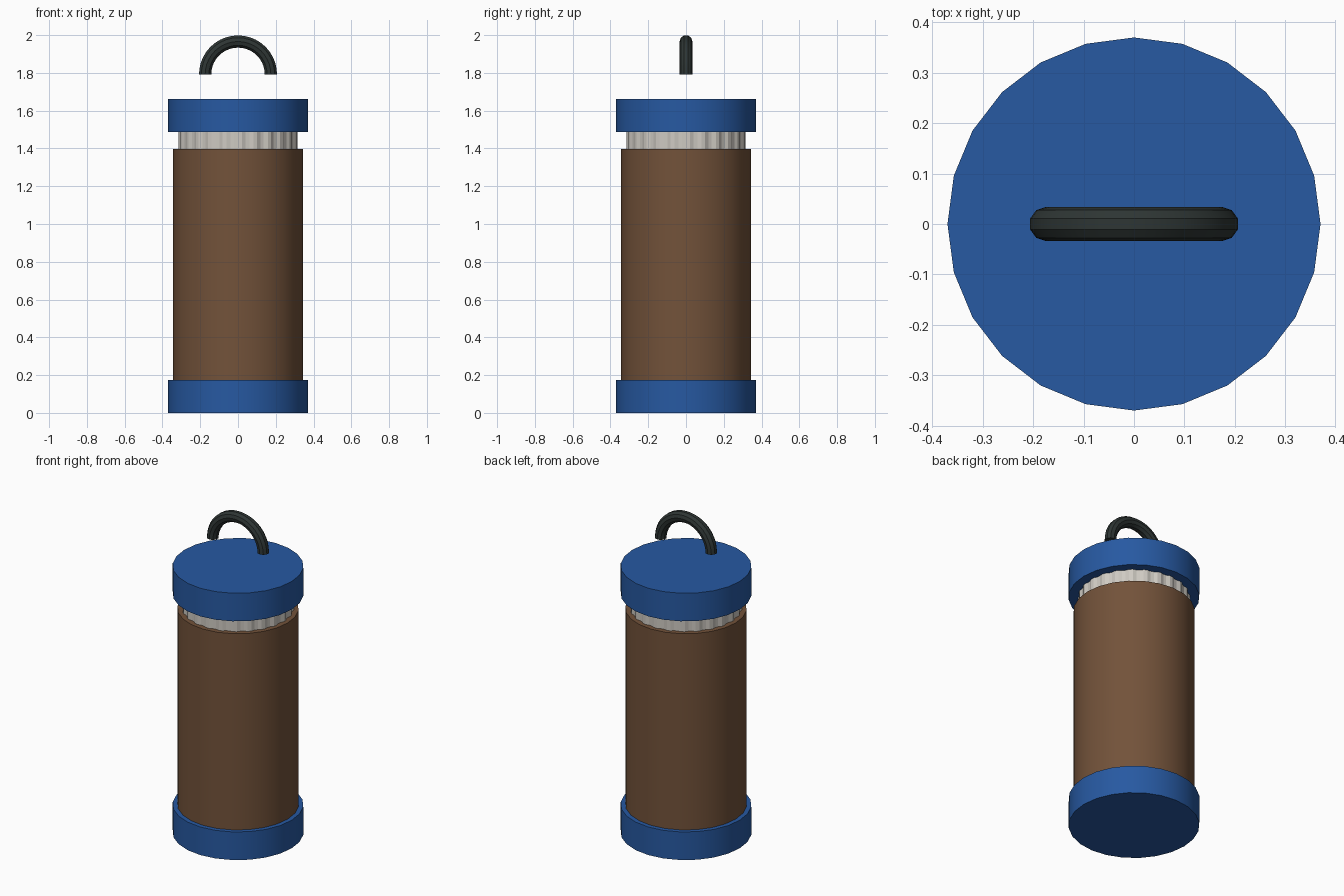
import bpy, bmesh
from math import pi, sin, cos, radians
from mathutils import Matrix

cube = bpy.data.objects.get("Cube")
if cube:
    bpy.data.objects.remove(cube, do_unlink=True)


def material(name, rgb):
    m = bpy.data.materials.new(name)
    m.use_nodes = True
    m.diffuse_color = (*rgb, 1)
    m.node_tree.nodes["Principled BSDF"].inputs["Base Color"].default_value = (*rgb, 1)
    return m


BLUE = material("blue", (0.02, 0.1, 0.36))
BROWN = material("brown", (0.17, 0.085, 0.042))
CREAM = material("pale grey", (0.62, 0.59, 0.54))
BLACK = material("charcoal", (0.027, 0.036, 0.034))


def finish(name, bm, mat, smooth=True):
    bmesh.ops.recalc_face_normals(bm, faces=bm.faces)
    mesh = bpy.data.meshes.new(name)
    bm.to_mesh(mesh)
    bm.free()
    mesh.materials.append(mat)
    obj = bpy.data.objects.new(name, mesh)
    bpy.context.collection.objects.link(obj)
    if smooth:
        bpy.ops.object.select_all(action='DESELECT')
        obj.select_set(True)
        bpy.context.view_layer.objects.active = obj
        bpy.ops.object.shade_smooth_by_angle(angle=radians(35))
    return obj


def prism(name, points, z0, z1, mat, smooth=True):
    """Extrude a closed outline between two heights."""
    bm = bmesh.new()
    base = bm.faces.new([bm.verts.new((x, y, z0)) for x, y in points])
    out = bmesh.ops.extrude_face_region(bm, geom=[base], use_keep_orig=True)
    top = [v for v in out["geom"] if isinstance(v, bmesh.types.BMVert)]
    bmesh.ops.translate(bm, verts=top, vec=(0, 0, z1 - z0))
    return finish(name, bm, mat, smooth)


def ring(count, *radii):
    """Outline whose radius cycles through the given values."""
    return [(radii[i % len(radii)] * cos(2 * pi * i / count),
             radii[i % len(radii)] * sin(2 * pi * i / count)) for i in range(count)]


# Caps and body
prism("bottom_cap", ring(24, 0.37), 0, 0.175, BLUE)
prism("body", ring(24, 0.343), 0.17, 1.398, BROWN)
prism("top_cap", ring(24, 0.37), 1.488, 1.663, BLUE)

# Ribbed neck
prism("ribbed_neck", ring(96, 0.316, 0.316, 0.308, 0.308), 1.39, 1.495, CREAM, False)

# Handle: a circle swept through a half turn
R, r, height = 0.174, 0.034, 1.792
bm = bmesh.new()
section = bmesh.ops.create_circle(
    bm, cap_ends=True, segments=10, radius=r,
    matrix=Matrix.Translation((R, 0, height)) @ Matrix.Rotation(pi / 2, 4, 'Z')
    @ Matrix.Rotation(-pi / 2, 4, 'Z'))
bmesh.ops.spin(bm, geom=bm.verts[:] + bm.edges[:] + bm.faces[:],
               cent=(0, 0, height), axis=(0, -1, 0), angle=pi, steps=20)
finish("handle", bm, BLACK)
